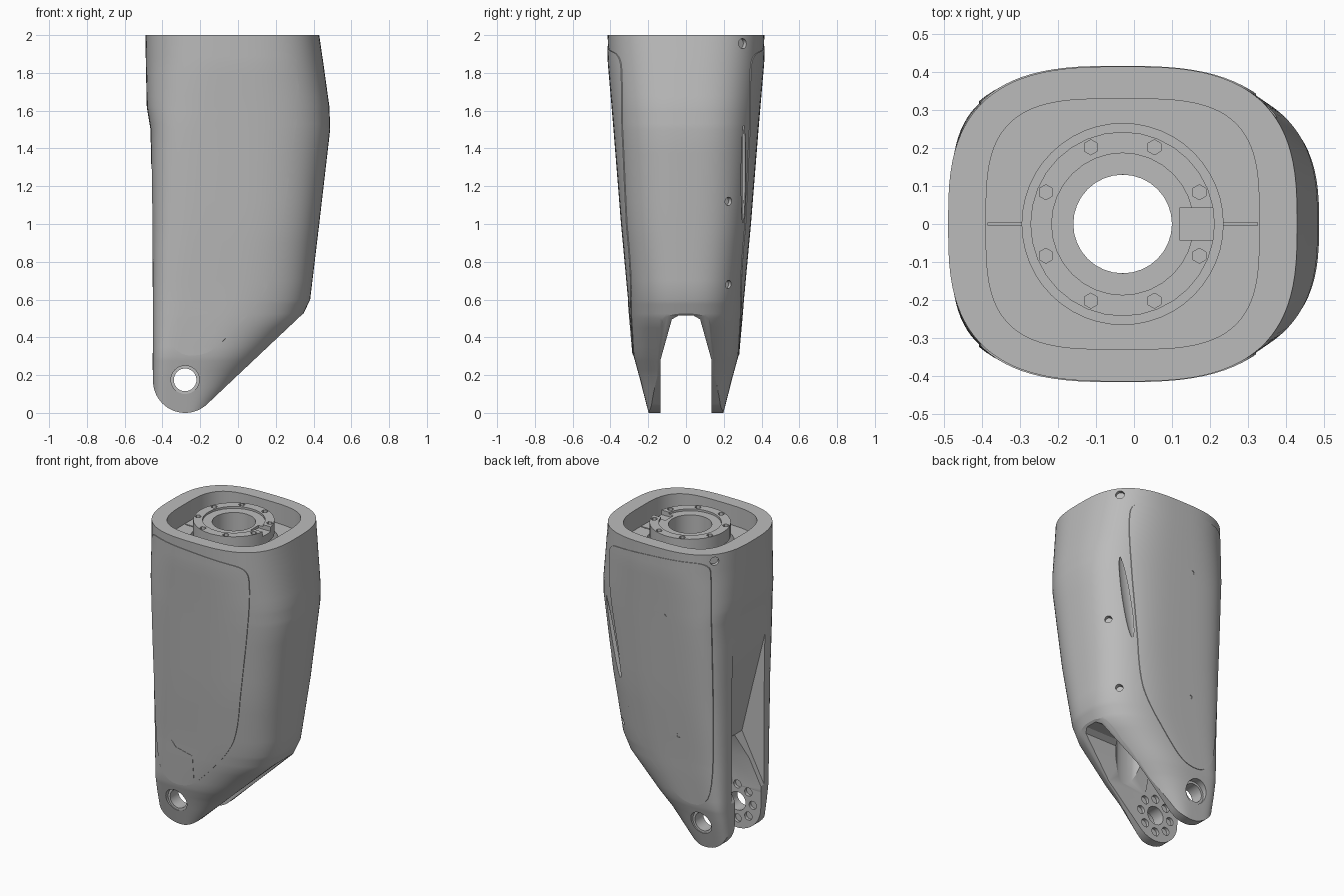
import bpy, bmesh
from math import sin, cos, pi, copysign, radians
from mathutils import Vector, Matrix

if "Cube" in bpy.data.objects:
    bpy.data.objects.remove(bpy.data.objects["Cube"], do_unlink=True)

CX = -0.03  # axis of the housing

grey = bpy.data.materials.new("satin_grey")
grey.use_nodes = True
grey.diffuse_color = (0.5, 0.5, 0.5, 1)
grey.node_tree.nodes["Principled BSDF"].inputs["Base Color"].default_value = (0.5, 0.5, 0.5, 1)


def make(name, bm):
    bmesh.ops.recalc_face_normals(bm, faces=bm.faces)
    me = bpy.data.meshes.new(name)
    bm.to_mesh(me)
    bm.free()
    ob = bpy.data.objects.new(name, me)
    bpy.context.scene.collection.objects.link(ob)
    return ob


def boolean(target, tool, op="DIFFERENCE"):
    mod = target.modifiers.new("cut", "BOOLEAN")
    mod.operation, mod.object, mod.solver = op, tool, "EXACT"
    bpy.context.view_layer.update()
    dg = bpy.context.evaluated_depsgraph_get()
    me = bpy.data.meshes.new_from_object(target.evaluated_get(dg))
    target.modifiers.clear()
    target.data = me
    bpy.data.objects.remove(tool, do_unlink=True)


def bridge(bm, rings, closed=False):
    n = len(rings[0])
    pairs = list(zip(rings, rings[1:] + rings[:1])) if closed else list(zip(rings, rings[1:]))
    for a, b in pairs:
        for i in range(n):
            j = (i + 1) % n
            bm.faces.new((a[i], a[j], b[j], b[i]))


def loft(name, sections, grow=0.0, steps=4, n=96):
    """Stack of rounded sections: z, left x, centre x, right x, half depth, left and right squareness."""
    rows = []
    for a, b in zip(sections, sections[1:]):
        rows += [[p + (q - p) * k / steps for p, q in zip(a, b)] for k in range(steps)]
    rows.append(sections[-1])
    bm = bmesh.new()
    rings = []
    for z, xl, xc, xr, half, nl, nr in rows:
        ring = []
        for i in range(n):
            c, s = cos(2 * pi * i / n), sin(2 * pi * i / n)
            reach, e = (xr - xc, nr) if c >= 0 else (xc - xl, nl)
            x = xc + (reach + grow) * copysign(abs(c) ** (2 / e), c)
            y = (half + grow) * copysign(abs(s) ** (2 / e), s)
            ring.append(bm.verts.new((x, y, z)))
        rings.append(ring)
    bridge(bm, rings)
    bm.faces.new(rings[0])
    bm.faces.new(rings[-1])
    return make(name, bm)


def prism(name, pts, axis, lo, hi):
    """Extrude an outline, given as (x, z) along Y or as (y, z) along X."""
    bm = bmesh.new()
    rings = [[bm.verts.new((u, d, v) if axis == "Y" else (d, u, v)) for u, v in pts]
             for d in (lo, hi)]
    bridge(bm, rings)
    bm.faces.new(rings[0])
    bm.faces.new(rings[1])
    return make(name, bm)


def cylinders(name, specs, sides=32):
    """Several cylinders in one mesh: centre, direction, radius, length."""
    bm = bmesh.new()
    for centre, direction, r, length in specs:
        rot = Vector(direction).to_track_quat("Z", "Y").to_matrix().to_4x4()
        bmesh.ops.create_cone(bm, cap_ends=True, segments=sides, radius1=r, radius2=r,
                              depth=length, matrix=Matrix.Translation(centre) @ rot)
    return make(name, bm)


def rounded(pts, passes=3):
    """Corner cutting that turns a coarse outline into a smooth one."""
    for _ in range(passes):
        out = []
        for a, b in zip(pts, pts[1:] + pts[:1]):
            a, b = Vector(a), Vector(b)
            out += [tuple(a.lerp(b, 0.25)), tuple(a.lerp(b, 0.75))]
        pts = out
    return pts


# Outer housing, whose right edge follows the slanted underside
HULL = [(-0.05, -0.452, -0.28, -0.2, 0.185, 6, 3.0),
        (0.2, -0.452, -0.28, 0.035, 0.25, 6, 2.6),
        (0.3, -0.452, -0.24, 0.135, 0.277, 6, 2.6),
        (0.5, -0.453, -0.13, 0.335, 0.295, 6, 2.6),
        (0.6, -0.453, -0.08, 0.382, 0.303, 6, 2.6),
        (1.0, -0.455, CX, 0.43, 0.34, 5, 2.8),
        (1.5, -0.463, CX, 0.488, 0.38, 4.2, 2.8),
        (1.62, -0.483, CX, 0.484, 0.39, 3.6, 2.8),
        (1.85, -0.488, CX, 0.452, 0.41, 3.0, 2.8),
        (2.0, -0.49, CX, 0.43, 0.415, 2.9, 2.9)]
body = loft("housing", HULL)

# Rounded fork ends and slanted underside
EAR = (-0.28, 0.17)
outline = [(-0.6, 2.1), (-0.6, 0.4), (-0.46, 0.38)]
for k in range(25):
    t = radians(180 + 133 * k / 24)
    outline.append((EAR[0] + 0.17 * cos(t), EAR[1] + 0.17 * sin(t)))
outline += [(0.33, 0.512), (0.358, 0.535), (0.374, 0.57), (0.6, 0.95), (0.6, 2.1)]
boolean(body, prism("side_outline", outline, "Y", -0.8, 0.8), "INTERSECT")

# Fork slot, its taller arch on the left-hand side, and the ramped recess above
slot = [(-0.135, -0.2), (-0.135, 0.28), (-0.075, 0.495), (-0.04, 0.515),
        (0.04, 0.515), (0.075, 0.495), (0.135, 0.28), (0.135, -0.2)]
boolean(body, prism("slot", slot, "X", -0.9, 0.9))
arch = [(-0.134, 0.2), (-0.134, 0.48), (-0.09, 0.63), (0.09, 0.63), (0.134, 0.48), (0.134, 0.2)]
boolean(body, prism("arch", arch, "X", -0.9, -0.2))
ramp = [(-0.47, 1.36), (-0.36, 0.92), (-0.29, 0.63), (-0.47, 0.28), (-0.6, 0.28), (-0.6, 1.36)]
boolean(body, prism("ramp", ramp, "Y", -0.168, 0.168))

# Top opening, ring seat and central bore
boolean(body, loft("opening", [(z, -0.39, CX, 0.33, 0.33, 3.4, 3.4) for z in (1.87, 2.1)], steps=1))
boolean(body, cylinders("seat", [((CX, 0, 1.7), (0, 0, 1), 0.265, 0.5)], 48))
boolean(body, cylinders("bore", [((CX, 0, 0.95), (0, 0, 1), 0.131, 1.3)]))
boolean(body, prism("floor_seam", [(-0.004, 1.84), (0.004, 1.84), (0.004, 1.9), (-0.004, 1.9)],
                    "X", -0.385, 0.325))

# Fork pin holes with counterbores, and pockets on the inner faces
along_y = (0, 1, 0)
pin = (EAR[0], 0, 0.175)
boolean(body, cylinders("pin_hole", [(pin, along_y, 0.06, 1)]))
boolean(body, cylinders("counterbore", [((pin[0], s * 0.32, pin[2]), along_y, 0.075, 0.2)
                                        for s in (-1, 1)]))
boolean(body, cylinders("fork_pockets", [
    ((pin[0] + 0.112 * cos(k * pi / 4), 0, pin[2] + 0.112 * sin(k * pi / 4)), along_y, 0.027, 0.31)
    for k in range(8)], 16))


# Screw holes in the rear half
def edge_x(z, y, side):
    for a, b in zip(HULL, HULL[1:]):
        if a[0] <= z <= b[0]:
            f = (z - a[0]) / (b[0] - a[0])
            _, xl, xc, xr, half, nl, nr = [p + (q - p) * f for p, q in zip(a, b)]
            e, reach = (nr, xr - xc) if side > 0 else (nl, xc - xl)
            return xc + side * reach * (1 - (y / half) ** e) ** (1 / e)


screws = []
for side, y, z, r in ((1, 0.3, 1.955, 0.027), (-1, 0.3, 1.955, 0.027),
                      (1, 0.225, 1.12, 0.022), (1, 0.225, 0.68, 0.022)):
    screws.append(((edge_x(z, y, side), y, z), (side * 0.75, 0.66, 0), r, 0.05))
boolean(body, cylinders("screw_holes", screws, 20))

# Long grip slit beside the rear panel
bm = bmesh.new()
bmesh.ops.create_uvsphere(bm, u_segments=24, v_segments=16, radius=1,
                          matrix=Matrix.Translation((0.305, 0.3, 1.3))
                          @ Matrix.Rotation(0.15, 4, "Y")
                          @ Matrix.Diagonal((0.045, 0.016, 0.3, 1)))
boolean(body, make("slit", bm))


# Thin skins that follow the housing surface
def skin(name, pts, lo, hi, grow):
    ob = loft(name, HULL, grow)
    boolean(ob, prism("skin_outline", pts, "Y", lo, hi), "INTERSECT")
    boolean(ob, loft("skin_core", HULL, -0.003))
    return ob


PANEL = [(-0.41, 1.87), (-0.39, 1.94), (-0.28, 1.95), (0.2, 1.92), (0.31, 1.89), (0.325, 1.78),
         (0.315, 1.55), (0.25, 1.1), (0.2, 0.76), (0.13, 0.61), (0.0, 0.46),
         (-0.13, 0.33), (-0.22, 0.3), (-0.31, 0.31), (-0.385, 0.4), (-0.405, 0.8)]
front_panel = skin("front_panel", rounded(PANEL, 2), -0.8, -0.05, 0.004)
rear_panel = skin("rear_panel", rounded(PANEL, 2), 0.05, 0.8, 0.004)
patch = [(-0.27, 0.6), (-0.24, 0.56), (-0.12, 0.53), (-0.12, 0.37),
         (-0.2, 0.315), (-0.27, 0.32), (-0.37, 0.4)]
front_patch = skin("front_patch", patch, -0.8, -0.05, 0.006)
dots = [((-0.13, 0.4, 1.56), along_y, 0.013, 0.1), ((-0.17, 0.33, 0.75), along_y, 0.013, 0.1)]
boolean(rear_panel, cylinders("panel_dots", dots, 16))

# Mounting ring on its tube
profile = [(0.13, 1.44), (0.2, 1.44), (0.2, 1.91), (0.243, 1.91),
           (0.243, 1.995), (0.187, 1.995), (0.187, 1.982), (0.13, 1.982)]
bm = bmesh.new()
bridge(bm, [[bm.verts.new((CX + r * cos(2 * pi * k / 32), r * sin(2 * pi * k / 32), z))
             for k in range(32)] for r, z in profile], closed=True)
ring = make("mounting_ring", bm)
boolean(ring, cylinders("bolt_holes", [
    ((CX + 0.219 * cos((k + 0.5) * pi / 4), 0.219 * sin((k + 0.5) * pi / 4), 1.95),
     (0, 0, 1), 0.02, 0.2) for k in range(8)], 6))
notch = [(-0.042, 1.965), (0.042, 1.965), (0.042, 2.1), (-0.042, 2.1)]
boolean(ring, prism("ring_notch", notch, "X", 0.12, 0.3))

# Material and shading
for ob in (body, front_panel, rear_panel, front_patch, ring):
    ob.data.materials.clear()
    ob.data.materials.append(grey)
    for p in ob.data.polygons:
        p.material_index = 0
    bpy.ops.object.select_all(action="DESELECT")
    ob.select_set(True)
    bpy.context.view_layer.objects.active = ob
    bpy.ops.object.shade_smooth_by_angle(angle=radians(25))
